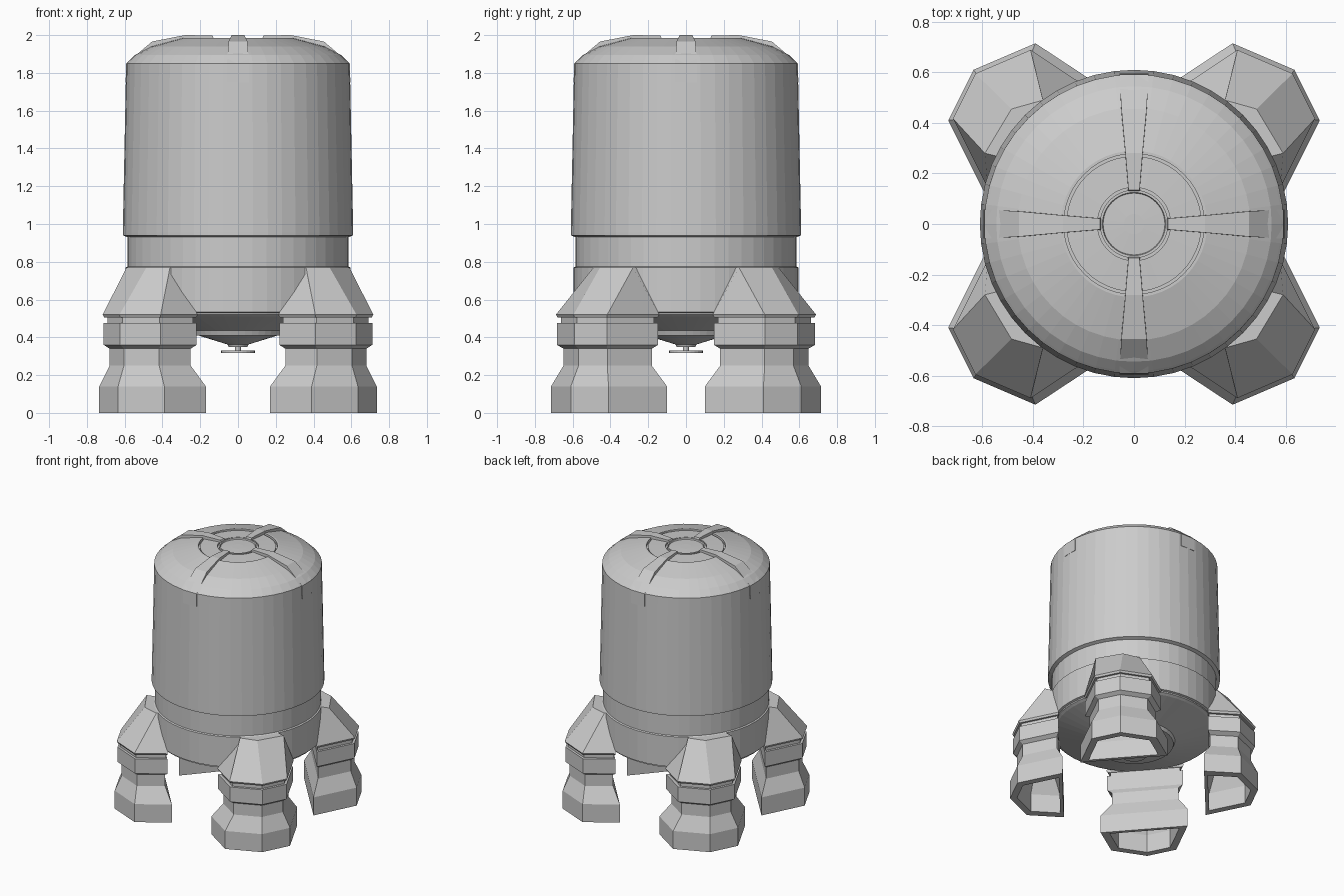
import bpy
import bmesh
from math import cos, sin, tau

if "Cube" in bpy.data.objects:
    bpy.data.objects.remove(bpy.data.objects["Cube"])


def finish(name, bm):
    bmesh.ops.remove_doubles(bm, verts=bm.verts, dist=1e-5)
    bmesh.ops.recalc_face_normals(bm, faces=bm.faces)
    mesh = bpy.data.meshes.new(name)
    bm.to_mesh(mesh)
    bm.free()
    obj = bpy.data.objects.new(name, mesh)
    bpy.context.collection.objects.link(obj)
    return obj


def loft(name, rings):
    """Skin a stack of equal-length point rings and cap both ends."""
    bm = bmesh.new()
    loops = [[bm.verts.new(p) for p in ring] for ring in rings]
    n = len(loops[0])
    for a, b in zip(loops, loops[1:]):
        for i in range(n):
            j = (i + 1) % n
            bm.faces.new((a[i], a[j], b[j], b[i]))
    bm.faces.new(loops[0])
    bm.faces.new(loops[-1])
    return finish(name, bm)


def lathe(name, profile, sides=48):
    return loft(name, [[(r * cos(tau * i / sides), r * sin(tau * i / sides), z)
                        for i in range(sides)] for r, z in profile])


def mirror(obj):
    m = obj.modifiers.new("mirror", "MIRROR")
    m.use_axis = (True, True, False)


# Upper shell with domed top and recessed rings
lathe("upper_shell", [
    (.585, .93), (.61, .94), (.61, .955), (.592, 1.85), (.582, 1.86), (.545, 1.895), (.46, 1.94),
    (.29, 1.985), (.278, 1.985), (.278, 1.965), (.268, 1.965), (.268, 1.977),
    (.145, 1.982), (.145, 1.965), (.135, 1.965), (.135, 1.985), (.125, 1.985),
    (.122, 1.975), (.04, 1.978)])

# Lower hull and shallow underside
lathe("lower_hull", [
    (.585, .96), (.585, .775), (.595, .77), (.595, .535), (.58, .53),
    (.58, .52), (.56, .51), (.29, .435), (.28, .41), (.21, .41), (.055, .362),
    (.05, .35)])

# Drain stem and disc under the hull
lathe("bottom_stem", [(.016, .37), (.016, .328)], 16)
lathe("bottom_disc", [(.09, .33), (.09, .318)], 24)

# Four straps over the dome: radius, half width, top height
strap_path = [(.135, .022, 1.998), (.28, .034, 2.0), (.455, .05, 1.966),
              (.592, .058, 1.85), (.595, .058, 1.75)]
for k, side in enumerate(("right", "back", "left", "front")):
    c, s = cos(tau * k / 4), sin(tau * k / 4)
    rings = []
    for r, w, z in strap_path:
        inner = r - (.03 if z < 1.9 else .012)
        low = z - (.03 if z > 1.8 else 0)
        section = [(r, -w, z), (r, w, z), (inner, w, low), (inner, -w, low)]
        rings.append([(x * c - y * s, x * s + y * c, h) for x, y, h in section])
    loft(f"{side}_strap", rings)

# Legs: five-sided plan, wide side facing the hull
PLAN = [(.735, .41), (.635, .61), (.39, .715), (.17, .57), (.58, .10)]


def section(z, scale, cx=.465, cy=.415):
    return [(cx + (x - .4525) * scale, cy + (y - .4075) * scale, z) for x, y in PLAN]


# Hollow boot: inner cavity first, then up the outside
mirror(loft("legs", [
    section(.30, .58), section(.24, .58), section(.14, .80, .455, .41),
    section(0, .80, .455, .41), section(0, 1, .4525, .4075),
    section(.14, 1, .4525, .4075), section(.25, .76), section(.34, .76),
    section(.36, .87), section(.475, .87), section(.475, .80), section(.52, .80)]))

# Faceted shoulders joining the legs to the hull
shoulder_top = [(.59, .28, .77), (.485, .455, .77), (.36, .49, .77),
                (.345, .44, .77), (.51, .26, .77)]
mirror(loft("leg_shoulders", [
    section(.505, .86), section(.52, .89), shoulder_top]))
